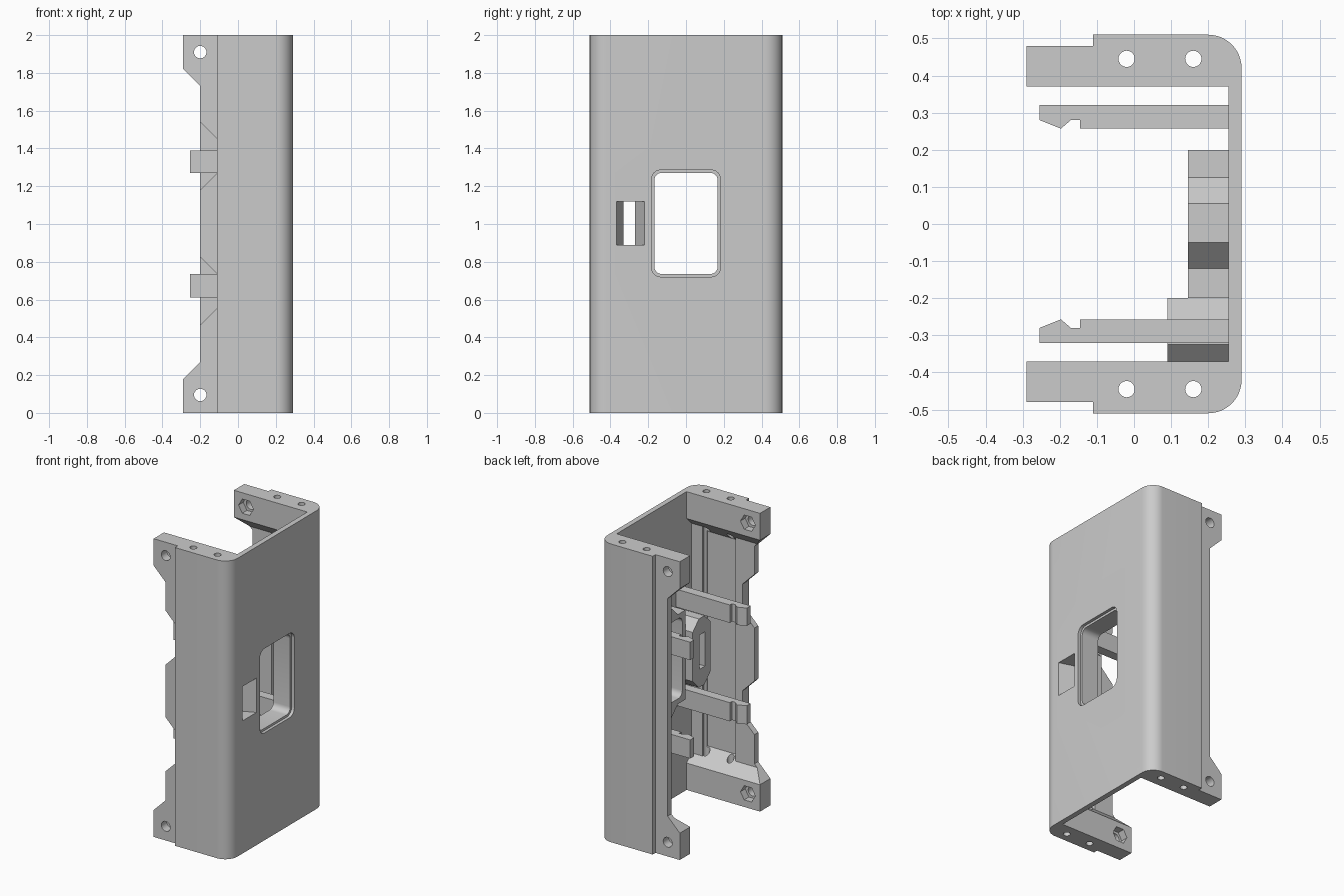
import bpy, bmesh, math
from mathutils import Vector

cube = bpy.data.objects.get("Cube")
if cube:
    bpy.data.objects.remove(cube, do_unlink=True)

grey = bpy.data.materials.new("plain grey")
grey.use_nodes = True
colour = (0.6, 0.6, 0.6, 1)
grey.diffuse_color = colour
grey.node_tree.nodes["Principled BSDF"].inputs["Base Color"].default_value = colour


def prism(name, points, axis, low, high):
    """Extrude a 2D outline along an axis; the outline uses the other two axes in order."""
    place = {"x": lambda a, b, h: (h, a, b),
             "y": lambda a, b, h: (a, h, b),
             "z": lambda a, b, h: (a, b, h)}[axis]
    bm = bmesh.new()
    face = bm.faces.new([bm.verts.new(place(a, b, low)) for a, b in points])
    made = bmesh.ops.extrude_face_region(bm, geom=[face])["geom"]
    shift = Vector(place(0, 0, high - low))
    bmesh.ops.translate(bm, vec=shift, verts=[v for v in made if isinstance(v, bmesh.types.BMVert)])
    bmesh.ops.recalc_face_normals(bm, faces=bm.faces)
    mesh = bpy.data.meshes.new(name)
    bm.to_mesh(mesh)
    bm.free()
    mesh.materials.append(grey)
    obj = bpy.data.objects.new(name, mesh)
    bpy.context.collection.objects.link(obj)
    return obj


def rect(a0, a1, b0, b1):
    return [(a0, b0), (a1, b0), (a1, b1), (a0, b1)]


def ring(a, b, radius, sides, start=0, sweep=math.tau, closed=True):
    count = sides if closed else sides + 1
    return [(a + radius * math.cos(start + sweep * i / sides),
             b + radius * math.sin(start + sweep * i / sides)) for i in range(count)]


def rounded(half_a, half_b, centre_b, radius):
    points = []
    for i, (sa, sb) in enumerate([(1, 1), (-1, 1), (-1, -1), (1, -1)]):
        points += ring(sa * (half_a - radius), centre_b + sb * (half_b - radius),
                       radius, 6, i * math.pi / 2, math.pi / 2, False)
    return points


def cut(target, *args):
    cutter = prism("cutter", *args)
    cutter.hide_render = True
    mod = target.modifiers.new("cut", "BOOLEAN")
    mod.operation = "DIFFERENCE"
    mod.solver = "EXACT"
    mod.object = cutter
    bpy.context.view_layer.objects.active = target
    bpy.ops.object.modifier_apply(modifier=mod.name)
    bpy.data.objects.remove(cutter, do_unlink=True)


def smooth(obj):
    bpy.ops.object.select_all(action="DESELECT")
    obj.select_set(True)
    bpy.context.view_layer.objects.active = obj
    bpy.ops.object.shade_smooth_by_angle(angle=math.radians(30))


# Shell: thick channel with rounded outer corners and a recessed lip
half = [(-0.29, 0.37), (-0.29, 0.48), (-0.11, 0.48), (-0.11, 0.51)]
half += ring(0.20, 0.42, 0.09, 12, math.pi / 2, -math.pi / 2, False) + []
inner = (0.255, 0.37)
outline = [inner] + half
outline += [(x, -y) for x, y in reversed(outline)]
shell = prism("shell", outline, "z", 0, 2)


# Hollow out the walls between the sloped end blocks
def hollow(depth):
    y, z = 0.37 + depth, 0.18 + depth
    quarter = [(0.36, 0.17), (y, z)]
    side = quarter + [(a, 2 - b) for a, b in reversed(quarter)]
    return side + [(-a, b) for a, b in reversed(side)]


for depth, x0, x1 in [(0.07, -0.5, -0.05), (0.10, -0.06, 0.17), (0.05, 0.16, 0.255)]:
    cut(shell, hollow(depth), "x", x0, x1)

# Long lip edge set back between the corner tabs
cut(shell, [(-0.20, 0.27), (-0.38, 0.09), (-0.38, 1.91), (-0.20, 1.73)], "y", -1, 1)

# Two notches in the front lip
for z in (0.645, 1.36):
    cut(shell, [(-0.11, z - 0.09), (-0.11, z + 0.09), (-0.25, z + 0.23), (-0.25, z - 0.23)],
        "y", -0.6, -0.3)

# Screw holes with hexagonal nut pockets in the tabs, and end holes
for z in (0.095, 1.91):
    cut(shell, ring(-0.20, z, 0.033, 24), "y", -1, 1)
    cut(shell, ring(-0.20, z, 0.055, 6), "y", -0.42, 0.42)
for x in (-0.02, 0.16):
    for y in (-0.445, 0.445):
        cut(shell, ring(x, y, 0.022, 20), "z", -0.1, 2.1)

# Window with a shallow outer step
cut(shell, rounded(0.168, 0.268, 1.003, 0.04), "x", 0.2, 0.4)
cut(shell, rounded(0.183, 0.283, 1.003, 0.05), "x", 0.27, 0.4)

# Tapered side slot, continued through its backing block
slot = [(0.30, -0.37), (0.30, -0.215), (0.17, -0.27), (0.05, -0.27), (0.05, -0.33), (0.17, -0.33)]
c = 0.065
slot_block = prism("slot_block", [
    (-0.39, 0.77 + c), (-0.39 + c, 0.77), (-0.2 - c, 0.77), (-0.2, 0.77 + c),
    (-0.2, 1.23 - c), (-0.2 - c, 1.23), (-0.39 + c, 1.23), (-0.39, 1.23 - c)], "x", 0.09, 0.256)
for part in (shell, slot_block):
    cut(part, slot, "z", 0.89, 1.12)

# Collar behind the window, raised at the middle of top and bottom
upper = [(0.2, 1.30), (0.125, 1.30), (0.055, 1.37), (-0.05, 1.37), (-0.12, 1.30), (-0.2, 1.30)]
collar = prism("window_collar", upper + [(y, 2 - z) for y, z in reversed(upper)],
               "x", 0.145, 0.256)
cut(collar, rounded(0.168, 0.268, 1.003, 0.04), "x", 0, 0.4)

# Four hooked clip arms
hook = [(0.256, 0.32), (0.256, 0.257), (-0.145, 0.257), (-0.145, 0.28), (-0.17, 0.28),
        (-0.197, 0.257), (-0.255, 0.28), (-0.255, 0.32)]
for level, z0, z1 in [("lower", 0.61, 0.735), ("upper", 1.27, 1.39)]:
    for side, sign in [("back", 1), ("front", -1)]:
        prism(f"{side}_{level}_clip", [(x, sign * y) for x, y in hook], "z", z0, z1)

for part in (shell, collar):
    smooth(part)
